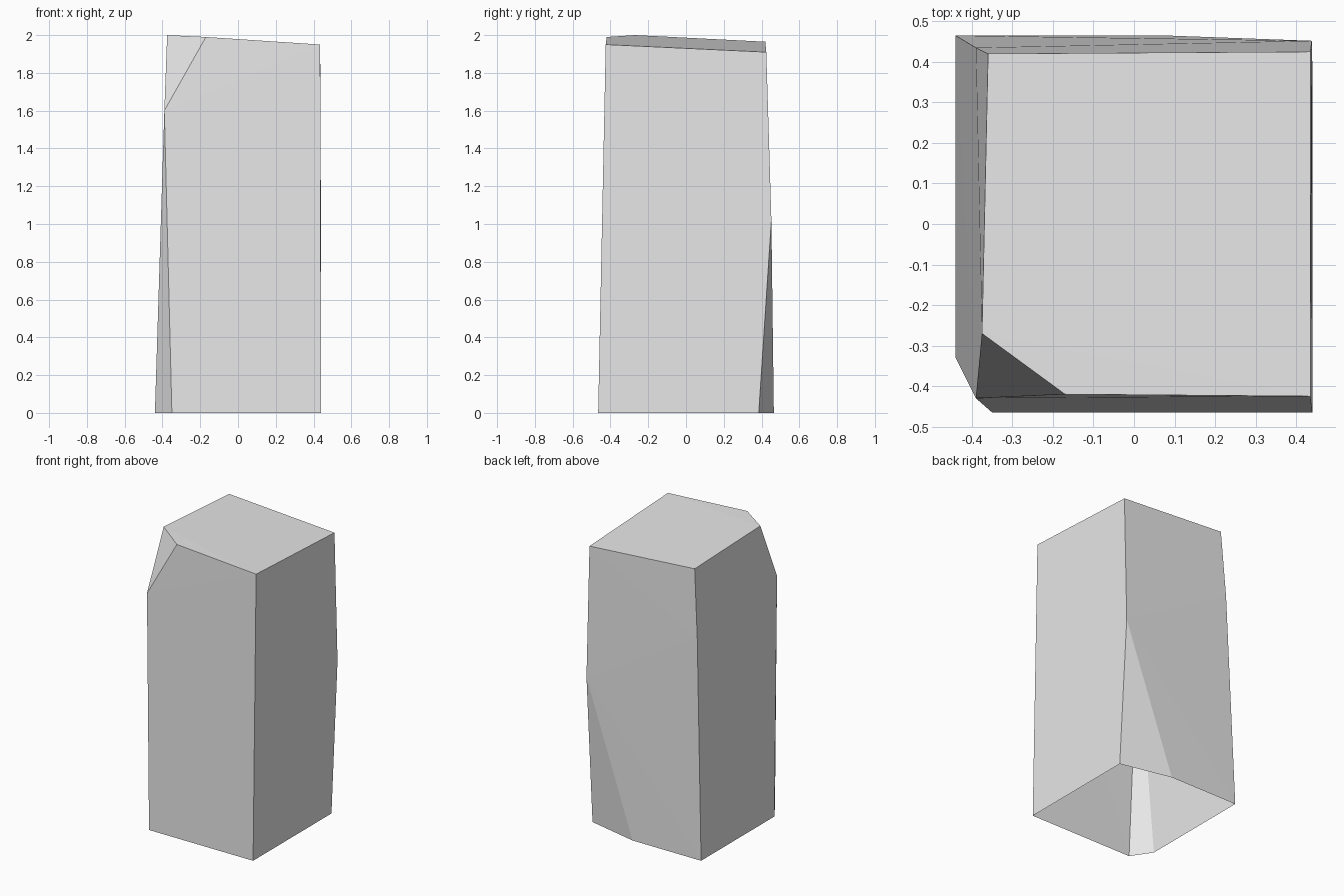
import bpy
import bmesh

cube = bpy.data.objects.get("Cube")
if cube:
    bpy.data.objects.remove(cube, do_unlink=True)

# Plain grey stone
stone = bpy.data.materials.new("light grey stone")
stone.use_nodes = True
grey = (0.8, 0.8, 0.8, 1.0)
stone.diffuse_color = grey
stone.node_tree.nodes["Principled BSDF"].inputs["Base Color"].default_value = grey

# Foot outline: front right corner and back left corner are chipped off
foot = [(-0.44, 0.465), (-0.44, -0.33), (-0.35, -0.465),
        (0.44, -0.465), (0.44, 0.385), (0.08, 0.465)]
# Points on the edges where the chips end and the sides bend
middle = [(-0.39, -0.43, 1.6), (-0.39, 0.435, 1.5), (0.439, 0.452, 1.02)]
# Sloping top with one corner cut away
top = [(-0.36, 0.42, 1.965), (0.435, 0.425, 1.91), (0.435, -0.425, 1.95),
       (-0.17, -0.42, 1.99), (-0.375, -0.27, 2.0)]

# Wrap the corners in a convex shell
bm = bmesh.new()
for co in [(x, y, 0) for x, y in foot] + middle + top:
    bm.verts.new(co)
bmesh.ops.convex_hull(bm, input=bm.verts[:])
bmesh.ops.recalc_face_normals(bm, faces=bm.faces[:])

# The underside is open
under = [f for f in bm.faces if all(v.co.z < 0.001 for v in f.verts)]
bmesh.ops.delete(bm, geom=under, context='FACES')

mesh = bpy.data.meshes.new("stone_block")
bm.to_mesh(mesh)
bm.free()
mesh.materials.append(stone)
block = bpy.data.objects.new("stone_block", mesh)
bpy.context.collection.objects.link(block)
